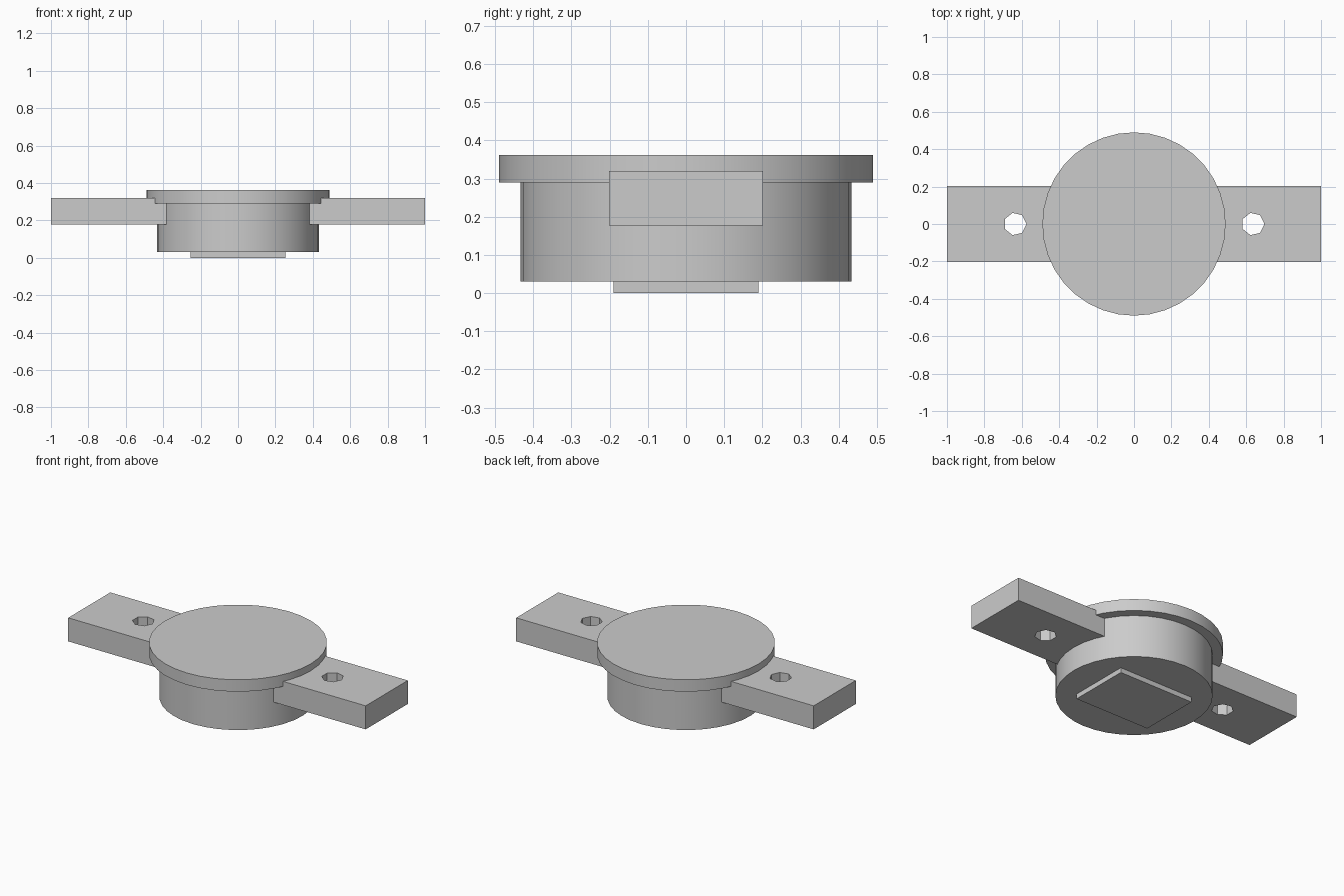
import bpy, bmesh
from math import cos, sin, tau, radians

if "Cube" in bpy.data.objects:
    bpy.data.objects.remove(bpy.data.objects["Cube"])

GREY = (0.6, 0.6, 0.6, 1)
mat = bpy.data.materials.new("light grey")
mat.use_nodes = True
mat.diffuse_color = GREY
mat.node_tree.nodes["Principled BSDF"].inputs["Base Color"].default_value = GREY


def ring(radius, sides, cx=0):
    return [(cx + radius * cos(tau * i / sides), radius * sin(tau * i / sides))
            for i in range(sides)]


def rectangle(x0, x1, half_y):
    return [(x0, -half_y), (x1, -half_y), (x1, half_y), (x0, half_y)]


def finish(name, bm):
    bmesh.ops.recalc_face_normals(bm, faces=bm.faces)
    mesh = bpy.data.meshes.new(name)
    bm.to_mesh(mesh)
    bm.free()
    mesh.materials.append(mat)
    obj = bpy.data.objects.new(name, mesh)
    bpy.context.collection.objects.link(obj)
    return obj


def extrude_outlines(name, loops, z0, z1):
    """Fill an outline (with optional holes) and extrude it upwards."""
    bm = bmesh.new()
    edges = []
    for loop in loops:
        vs = [bm.verts.new((x, y, z0)) for x, y in loop]
        edges += [bm.edges.new((a, b)) for a, b in zip(vs, vs[1:] + vs[:1])]
    bmesh.ops.triangle_fill(bm, use_beauty=True, edges=edges, normal=(0, 0, 1))
    out = bmesh.ops.extrude_face_region(bm, geom=bm.faces[:], use_keep_orig=True)
    top = [g for g in out["geom"] if isinstance(g, bmesh.types.BMVert)]
    bmesh.ops.translate(bm, verts=top, vec=(0, 0, z1 - z0))
    return finish(name, bm)


def lathe(name, profile, sides):
    """Turn a radius/height profile about z and cap both ends."""
    bm = bmesh.new()
    rows = [[bm.verts.new((x, y, z)) for x, y in ring(r, sides)] for r, z in profile]
    for low, high in zip(rows, rows[1:]):
        for i in range(sides):
            j = (i + 1) % sides
            bm.faces.new((low[i], low[j], high[j], high[i]))
    bm.faces.new(rows[0][::-1])
    bm.faces.new(rows[-1])
    return finish(name, bm)


# Round housing with its wider top flange
housing = lathe("flanged_housing",
                [(0.433, 0.03), (0.433, 0.29), (0.49, 0.29), (0.49, 0.362)], 36)
bpy.ops.object.select_all(action="DESELECT")
housing.select_set(True)
bpy.context.view_layer.objects.active = housing
bpy.ops.object.shade_smooth_by_angle(angle=radians(30))

# Rectangular pad underneath
extrude_outlines("bottom_pad", [rectangle(-0.254, 0.254, 0.19)], 0, 0.031)

# Mounting arms, each with a seven-sided bolt hole
for name, x0, x1, hole_x in (("left_arm", 0.37, 1, 0.636),
                             ("right_arm", -1, -0.37, -0.636)):
    extrude_outlines(name, [rectangle(x0, x1, 0.202), ring(0.061, 7, hole_x)],
                     0.177, 0.32)
